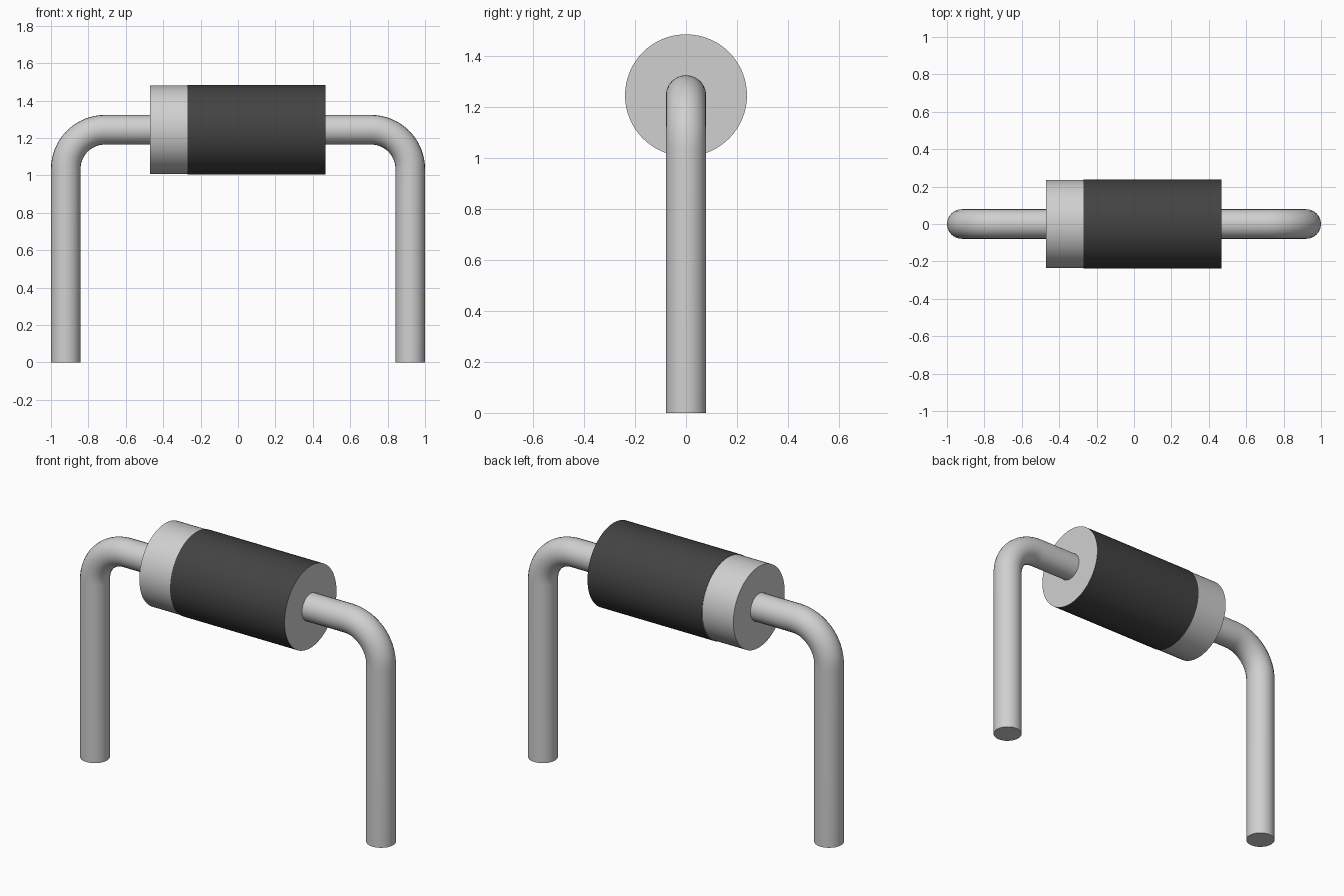
import bpy, bmesh, math

cube = bpy.data.objects.get("Cube")
if cube:
    bpy.data.objects.remove(cube, do_unlink=True)

AXIS_Z = 1.244      # height of the body axis
LEAD_R = 0.079      # wire radius
LEAD_X = 1 - LEAD_R # centre of each vertical leg
BEND = 0.21         # centreline radius of the bend


def material(name, value):
    mat = bpy.data.materials.new(name)
    mat.use_nodes = True
    color = (value, value, value, 1)
    mat.diffuse_color = color
    bsdf = mat.node_tree.nodes["Principled BSDF"]
    bsdf.inputs["Base Color"].default_value = color
    bsdf.inputs["Roughness"].default_value = 0.6
    return mat


silver = material("silver_grey", 0.63)
black = material("charcoal", 0.056)


def smooth(obj):
    bpy.ops.object.select_all(action="DESELECT")
    obj.select_set(True)
    bpy.context.view_layer.objects.active = obj
    bpy.ops.object.shade_smooth_by_angle(angle=math.radians(35))


def lathe_x(name, profile, mats, sides=64):
    """Revolve (x, radius) points about the body axis, capping both ends."""
    bm = bmesh.new()
    rings = []
    for x, r in profile:
        angles = [2 * math.pi * i / sides for i in range(sides)]
        rings.append([bm.verts.new((x, r * math.cos(a), r * math.sin(a))) for a in angles])
    for a, b in zip(rings, rings[1:]):
        for i in range(sides):
            j = (i + 1) % sides
            bm.faces.new((a[i], a[j], b[j], b[i]))
    bm.faces.new(rings[0])
    bm.faces.new(rings[-1])
    bmesh.ops.recalc_face_normals(bm, faces=bm.faces)
    # Dark coating on the side wall past the polarity band
    for f in bm.faces:
        if f.calc_center_median().x > -0.265 and abs(f.normal.x) < 0.5:
            f.material_index = 1
    mesh = bpy.data.meshes.new(name)
    bm.to_mesh(mesh)
    bm.free()
    for m in mats:
        mesh.materials.append(m)
    obj = bpy.data.objects.new(name, mesh)
    bpy.context.collection.objects.link(obj)
    obj.location.z = AXIS_Z
    smooth(obj)
    return obj


def lead(name, side):
    """Round wire leaving the body and bending down to the ground."""
    points = [(0.46, AXIS_Z)]
    for i in range(17):
        a = math.pi / 2 * (1 - i / 16)
        points.append((LEAD_X - BEND + BEND * math.cos(a),
                       AXIS_Z - BEND + BEND * math.sin(a)))
    points.append((LEAD_X, 0))
    curve = bpy.data.curves.new(name, "CURVE")
    curve.dimensions = "3D"
    curve.bevel_depth = LEAD_R
    curve.bevel_resolution = 10
    curve.use_fill_caps = True
    spline = curve.splines.new("POLY")
    spline.points.add(len(points) - 1)
    for p, (x, z) in zip(spline.points, points):
        p.co = (side * x, 0, z, 1)
    curve.materials.append(silver)
    obj = bpy.data.objects.new(name, curve)
    bpy.context.collection.objects.link(obj)
    bpy.ops.object.select_all(action="DESELECT")
    obj.select_set(True)
    bpy.context.view_layer.objects.active = obj
    bpy.ops.object.convert(target="MESH")
    smooth(bpy.context.view_layer.objects.active)


# Cylindrical body with a pale band at one end
lathe_x("body", [(-0.47, 0.236), (-0.27, 0.236), (-0.27, 0.239), (0.467, 0.239)],
        [silver, black])

# Pair of bent wire leads
lead("left_lead", 1)
lead("right_lead", -1)
